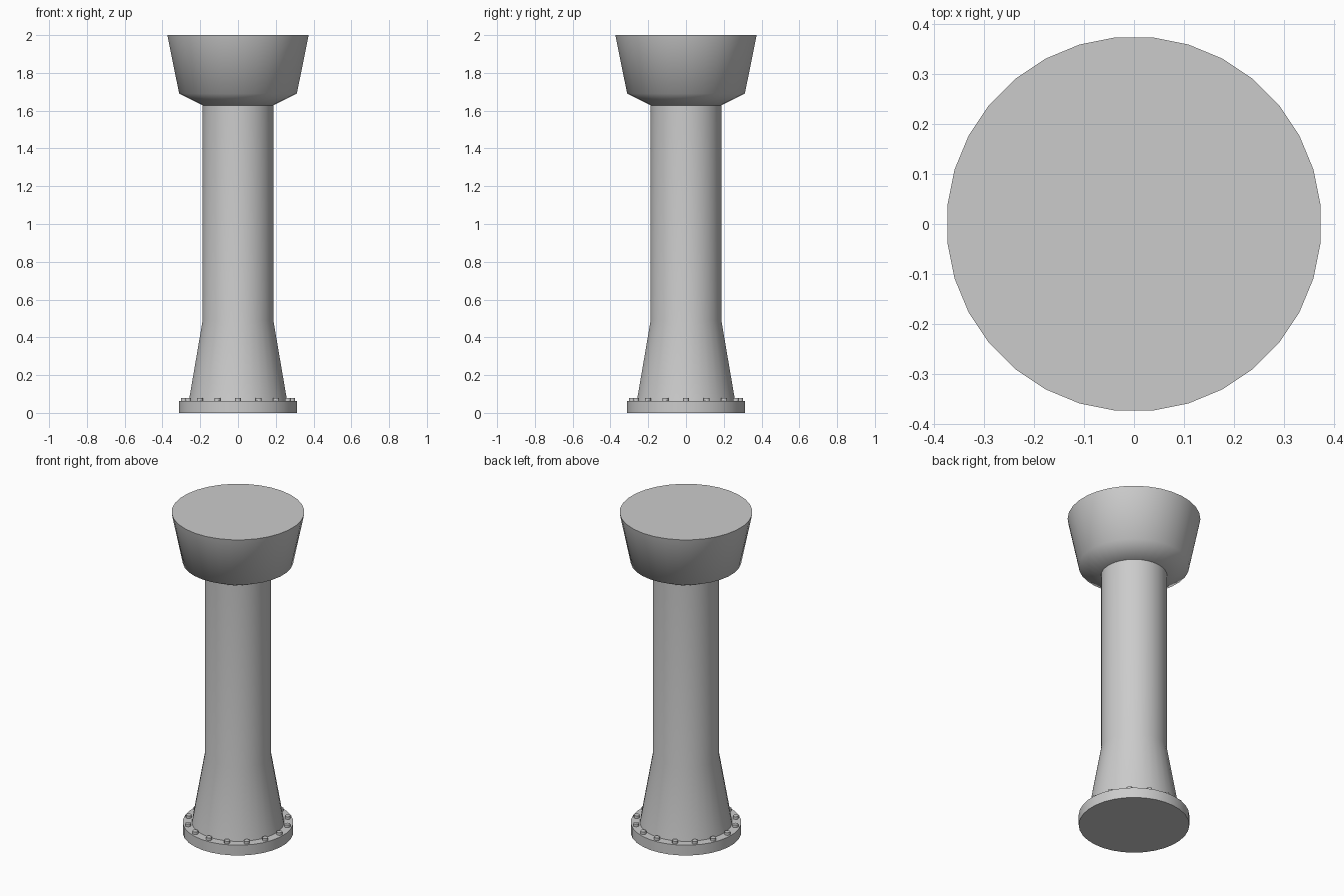
import bpy
from math import cos, sin, tau, radians

cube = bpy.data.objects.get("Cube")
if cube:
    bpy.data.objects.remove(cube)

grey = bpy.data.materials.new("light_grey")
grey.use_nodes = True
grey.diffuse_color = (0.6, 0.6, 0.6, 1)
grey.node_tree.nodes["Principled BSDF"].inputs["Base Color"].default_value = (0.6, 0.6, 0.6, 1)


def lathe(name, profile, sides=32, centre=(0, 0), sharp=60):
    """Capped solid of revolution from (radius, height) pairs, bottom to top."""
    verts = [(r * cos(tau * (i + 0.5) / sides), r * sin(tau * (i + 0.5) / sides), z)
             for r, z in profile for i in range(sides)]
    faces = [tuple(reversed(range(sides))), tuple(range(len(verts) - sides, len(verts)))]
    for a in range(0, len(verts) - sides, sides):
        for i in range(sides):
            j = (i + 1) % sides
            faces.append((a + i, a + j, a + sides + j, a + sides + i))
    mesh = bpy.data.meshes.new(name)
    mesh.from_pydata(verts, [], faces)
    mesh.materials.append(grey)
    obj = bpy.data.objects.new(name, mesh)
    obj.location = (*centre, 0)
    bpy.context.collection.objects.link(obj)
    bpy.ops.object.select_all(action="DESELECT")
    obj.select_set(True)
    bpy.context.view_layer.objects.active = obj
    bpy.ops.object.shade_smooth_by_angle(angle=radians(sharp))
    return obj


# Round foot plate
lathe("base_flange", [(0.313, 0), (0.313, 0.064)])

# Column with flared foot
lathe("column", [(0.262, 0.06), (0.188, 0.49), (0.188, 1.64)])

# Flared head with a flat top
lathe("head", [(0.188, 1.628), (0.313, 1.69), (0.376, 2.0)])

# Ring of bolts on the foot plate
BOLTS = 16
for k in range(BOLTS):
    a = tau * k / BOLTS
    lathe(f"bolt_{k + 1}", [(0.017, 0.055), (0.017, 0.08)], sides=8,
          centre=(0.286 * cos(a), 0.286 * sin(a)))
